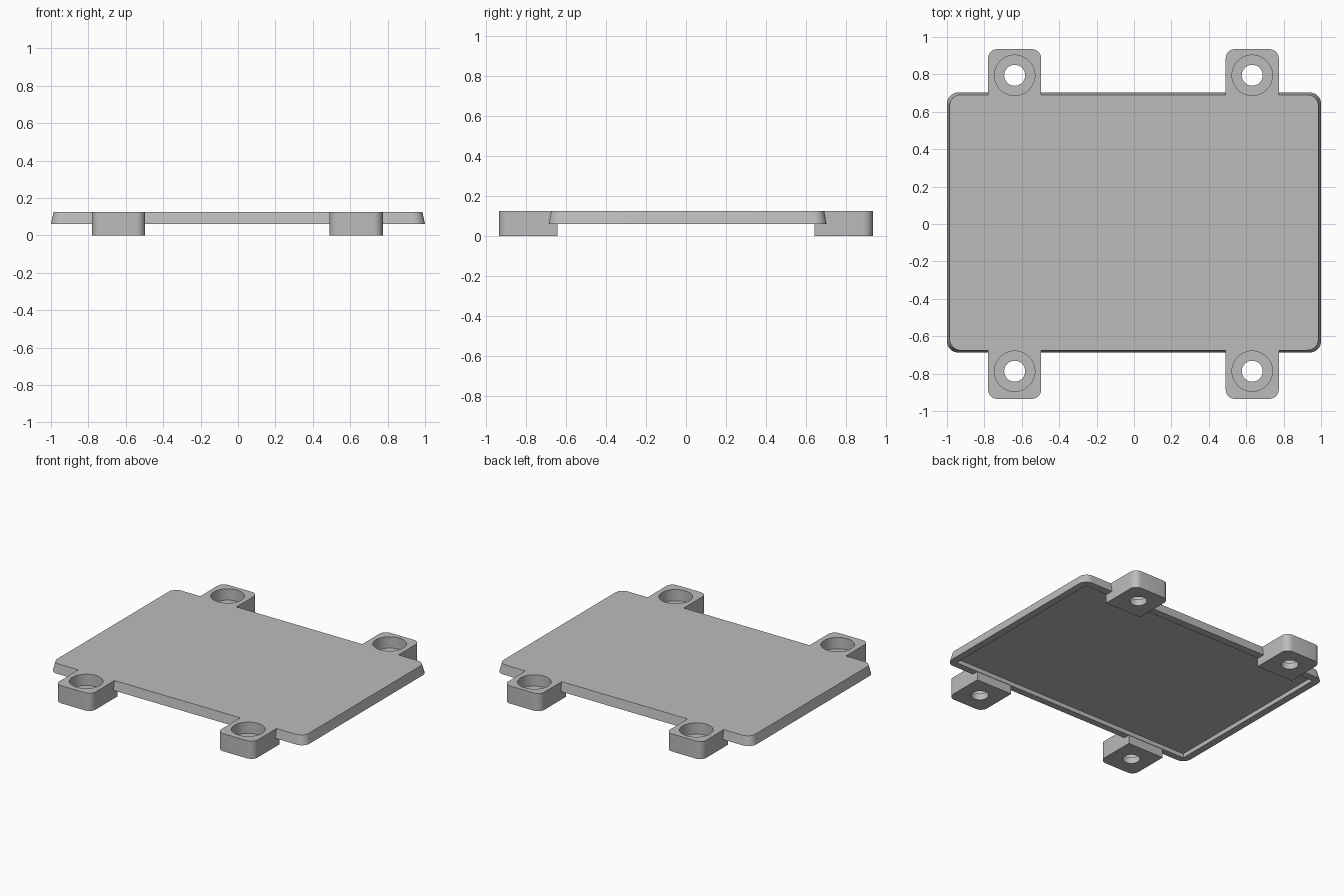
import bpy, bmesh, math

cube = bpy.data.objects.get("Cube")
if cube:
    bpy.data.objects.remove(cube, do_unlink=True)

TOP = 0.125

grey = bpy.data.materials.new("plain grey")
grey.use_nodes = True
colour = (0.5, 0.5, 0.5, 1)
grey.diffuse_color = colour
grey.node_tree.nodes["Principled BSDF"].inputs["Base Color"].default_value = colour


def rounded_rect(x0, x1, y0, y1, radii, steps=8):
    """Outline, anticlockwise from the back right corner; one radius per corner."""
    corners = [(x1, y1, -1, -1), (x0, y1, 1, -1), (x0, y0, 1, 1), (x1, y0, -1, 1)]
    points = []
    for i, ((x, y, sx, sy), r) in enumerate(zip(corners, radii)):
        if r == 0:
            points.append((x, y))
            continue
        for s in range(steps + 1):
            a = math.pi / 2 * (i + s / steps)
            points.append((x + r * (sx + math.cos(a)), y + r * (sy + math.sin(a))))
    return points


def loft(name, lower, upper, z0, z1):
    """Solid between two outlines with the same number of points."""
    bm = bmesh.new()
    a = [bm.verts.new((x, y, z0)) for x, y in lower]
    b = [bm.verts.new((x, y, z1)) for x, y in upper]
    bm.faces.new(a[::-1])
    bm.faces.new(b)
    for i in range(len(a)):
        j = (i + 1) % len(a)
        bm.faces.new((a[i], a[j], b[j], b[i]))
    mesh = bpy.data.meshes.new(name)
    bm.to_mesh(mesh)
    bm.free()
    mesh.materials.append(grey)
    obj = bpy.data.objects.new(name, mesh)
    bpy.context.collection.objects.link(obj)
    return obj


def prism(name, outline, z0, z1):
    return loft(name, outline, outline, z0, z1)


def disc(x, y, r, n=48):
    return [(x + r * math.cos(2 * math.pi * i / n), y + r * math.sin(2 * math.pi * i / n))
            for i in range(n)]


def combine(target, tool, operation):
    """Apply a boolean and discard the tool."""
    tool.hide_render = True
    mod = target.modifiers.new(operation, 'BOOLEAN')
    mod.operation, mod.object, mod.solver = operation, tool, 'EXACT'
    bpy.context.view_layer.objects.active = target
    bpy.ops.object.modifier_apply(modifier=mod.name)
    bpy.data.objects.remove(tool, do_unlink=True)


# Plate with sloping sides
cover = loft("cover_plate",
             rounded_rect(-1, 1, -0.687, 0.703, [0.06] * 4),
             rounded_rect(-0.986, 0.986, -0.675, 0.691, [0.06] * 4),
             0.06, TOP)

# Shallow recess underneath, leaving a rim
recess = prism("recess_cutter", rounded_rect(-0.95, 0.95, -0.64, 0.65, [0] * 4), 0.0, 0.09)
combine(cover, recess, 'DIFFERENCE')

# Four screw lugs, rounded on their outer corners
holes = []
for x in (-0.638, 0.632):
    for side in (1, -1):
        if side > 0:
            outline = rounded_rect(x - 0.142, x + 0.142, 0.643, 0.935, [0.05, 0.05, 0, 0])
        else:
            outline = rounded_rect(x - 0.142, x + 0.142, -0.935, -0.643, [0, 0, 0.05, 0.05])
        combine(cover, prism("screw_lug", outline, 0, TOP), 'UNION')
        holes.append((x, 0.791 * side + 0.004))

# Counterbores and through holes
for x, y in holes:
    combine(cover, prism("counterbore_cutter", disc(x, y, 0.108), 0.045, 0.2), 'DIFFERENCE')
    combine(cover, prism("hole_cutter", disc(x, y, 0.056), -0.1, 0.15), 'DIFFERENCE')

bpy.ops.object.select_all(action='DESELECT')
cover.select_set(True)
bpy.context.view_layer.objects.active = cover
bpy.ops.object.shade_smooth_by_angle(angle=math.radians(30))
